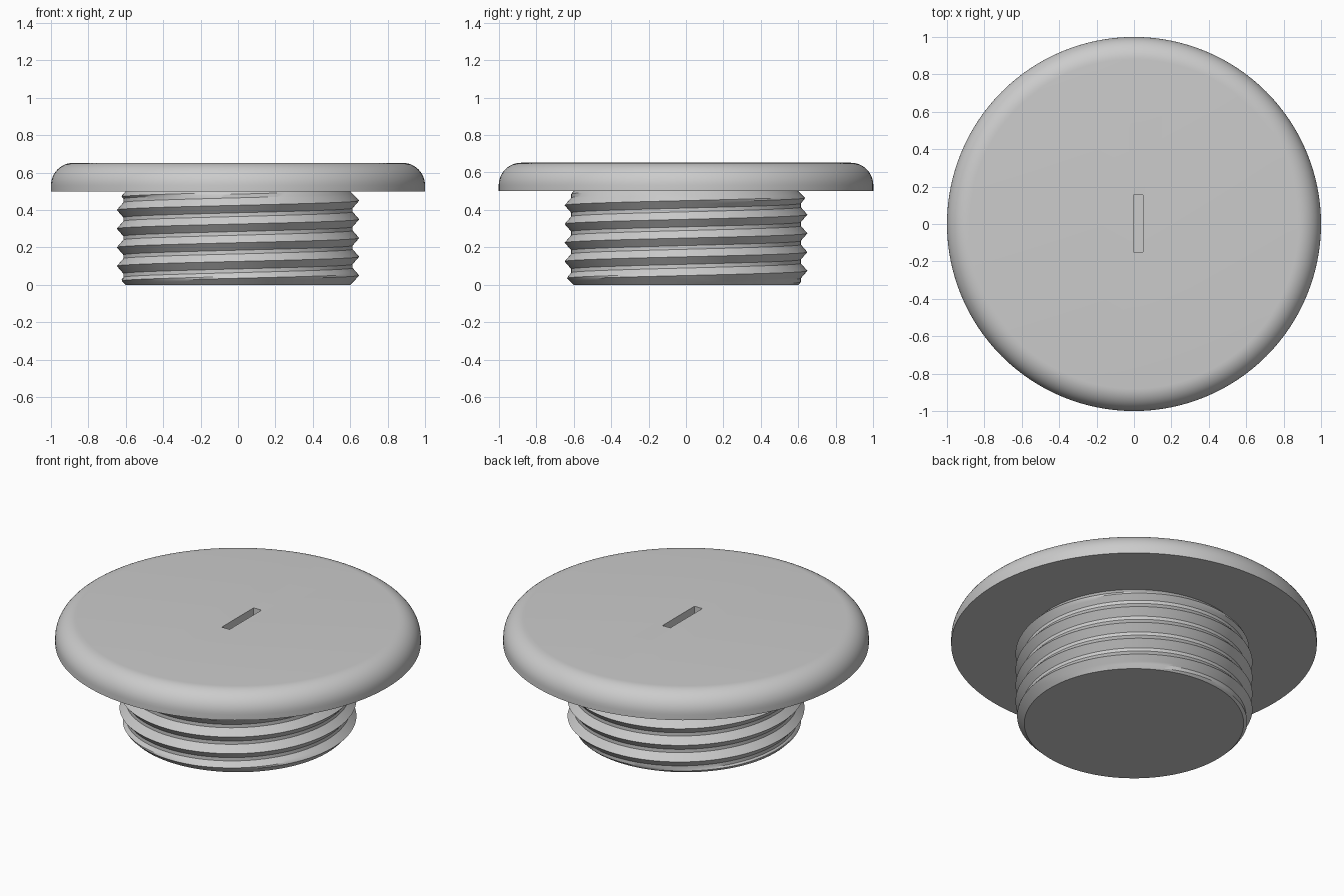
import bpy, bmesh
from math import sin, cos, pi, radians

cube = bpy.data.objects.get("Cube")
if cube:
    bpy.data.objects.remove(cube, do_unlink=True)

grey = bpy.data.materials.new("plain_grey")
grey.use_nodes = True
grey.diffuse_color = (0.6, 0.6, 0.6, 1)
grey.node_tree.nodes["Principled BSDF"].inputs["Base Color"].default_value = (0.6, 0.6, 0.6, 1)

SEGS = 128
HEAD_Z, TOP_Z, FILLET = 0.5, 0.652, 0.12
PITCH, ROOT, CREST, END = 0.1, 0.613, 0.648, 0.6


def finish(bm, name):
    bmesh.ops.recalc_face_normals(bm, faces=bm.faces)
    mesh = bpy.data.meshes.new(name)
    bm.to_mesh(mesh)
    bm.free()
    mesh.materials.append(grey)
    obj = bpy.data.objects.new(name, mesh)
    bpy.context.collection.objects.link(obj)
    return obj


def select(obj):
    bpy.ops.object.select_all(action='DESELECT')
    obj.select_set(True)
    bpy.context.view_layer.objects.active = obj


def skin(columns):
    """Join point columns around the axis into one closed surface."""
    bm = bmesh.new()
    cols = [[bm.verts.new(p) for p in col] for col in columns]
    for a, b in zip(cols, cols[1:]):
        for j in range(len(a) - 1):
            bm.faces.new((a[j], b[j], b[j + 1], a[j + 1]))
    bmesh.ops.remove_doubles(bm, verts=bm.verts, dist=1e-5)
    bmesh.ops.holes_fill(bm, edges=[e for e in bm.edges if e.is_boundary], sides=0)
    return bm


angles = [2 * pi * i / SEGS for i in range(SEGS + 1)]

# Head: flat underside, short straight rim, rounded upper edge
rim = [(1.0, HEAD_Z)]
for k in range(13):
    t = pi / 2 * k / 12
    rim.append((1 - FILLET + FILLET * cos(t), TOP_Z - FILLET + FILLET * sin(t)))
head = finish(skin([[(r * cos(a), r * sin(a), z) for r, z in rim] for a in angles]), "head")

# Slot cut into the top
bpy.ops.mesh.primitive_cube_add(size=1, location=(0.022, 0.003, TOP_Z))
cutter = bpy.context.object
cutter.name = "slot_cutter"
cutter.scale = (0.052, 0.305, 0.2)
cutter.hide_render = True
cutter.data.materials.append(grey)
cut = head.modifiers.new("slot", 'BOOLEAN')
cut.operation, cut.solver, cut.object = 'DIFFERENCE', 'EXACT', cutter
select(head)
bpy.ops.object.modifier_apply(modifier=cut.name)
bpy.data.objects.remove(cutter, do_unlink=True)


# Threaded shank: right-hand helical ridge, tapered at both ends
def thread_point(angle, turn, phase):
    z = (turn + phase + angle / (2 * pi)) * PITCH - PITCH / 2
    z = min(max(z, 0), HEAD_Z)
    ridge = max(0, 1 - abs(phase) / 0.4)
    r = min(ROOT + (CREST - ROOT) * ridge, END + z, END + HEAD_Z - z)
    return (r * cos(angle), r * sin(angle), z)


phases = (-0.4, -0.3, -0.2, -0.1, 0, 0.1, 0.2, 0.3, 0.4)
rows = [(turn, p) for turn in range(-1, 8) for p in phases]
shank = finish(skin([[thread_point(a, t, p) for t, p in rows] for a in angles]),
               "threaded_shank")

for obj in (head, shank):
    select(obj)
    bpy.ops.object.shade_smooth_by_angle(angle=radians(30))
